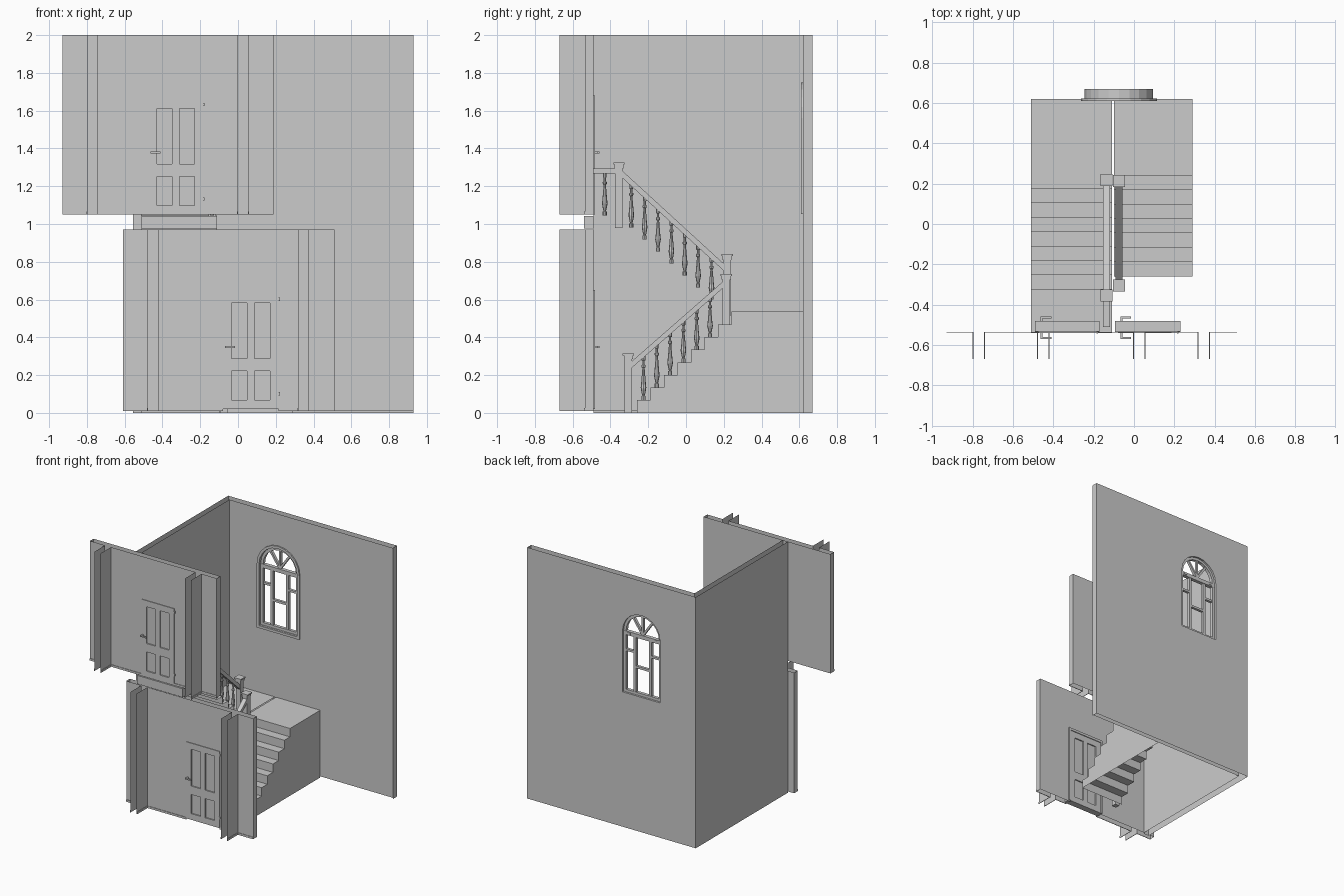
import bpy, bmesh, math

if "Cube" in bpy.data.objects:
    bpy.data.objects.remove(bpy.data.objects["Cube"])


def mesh(name, verts, faces):
    me = bpy.data.meshes.new(name)
    me.from_pydata(verts, [], faces)
    me.update()
    ob = bpy.data.objects.new(name, me)
    bpy.context.collection.objects.link(ob)
    return ob


def box(name, x0, x1, y0, y1, z0, z1):
    v = [(x, y, z) for x in (x0, x1) for y in (y0, y1) for z in (z0, z1)]
    return mesh(name, v, [(0, 1, 3, 2), (4, 6, 7, 5), (0, 4, 5, 1),
                          (2, 3, 7, 6), (0, 2, 6, 4), (1, 5, 7, 3)])


def sheet_y(name, y, x0, x1, z0, z1):
    return mesh(name, [(x0, y, z0), (x1, y, z0), (x1, y, z1), (x0, y, z1)], [(0, 1, 2, 3)])


def sheet_x(name, x, y0, y1, z0, z1):
    return mesh(name, [(x, y0, z0), (x, y1, z0), (x, y1, z1), (x, y0, z1)], [(0, 1, 2, 3)])


def sweep_x(name, prof, x0, x1, closed=False):
    """Sweep a (y, z) profile across x; closed profiles get end caps."""
    n = len(prof)
    v = [(x, y, z) for x in (x0, x1) for y, z in prof]
    f = [(i, (i + 1) % n, n + (i + 1) % n, n + i) for i in range(n if closed else n - 1)]
    if closed:
        f += [tuple(range(n))[::-1], tuple(range(n, 2 * n))]
    return mesh(name, v, f)


def lathe(name, x, y, z, h, prof, n=8):
    v = [(x + r * math.cos(2 * math.pi * k / n), y + r * math.sin(2 * math.pi * k / n), z + t * h)
         for t, r in prof for k in range(n)]
    f = [(i * n + k, i * n + (k + 1) % n, (i + 1) * n + (k + 1) % n, (i + 1) * n + k)
         for i in range(len(prof) - 1) for k in range(n)]
    return mesh(name, v, f)


# --- stairs: two thin stepped flights and a landing
N, RUN, LAND, TOP = 8, 0.0715, 0.536, 1.045
LX0, LX1, RX0, RX1 = -0.51, -0.11, -0.10, 0.29
low, up = [], []
for i in range(N):
    y = -0.26 + RUN * i
    low += [(y, LAND / N * i), (y, LAND / N * (i + 1))]
    y, r = 0.178 - RUN * i, (TOP - LAND) / N
    up += [(y, LAND + r * i), (y, LAND + r * (i + 1))]
sweep_x("lower_flight", low + [(0.62, LAND)], RX0, RX1)
sweep_x("upper_flight", [(0.62, LAND)] + up + [(-0.535, TOP)], LX0, LX1)
side = low + [(0.62, LAND), (0.62, 0)]
mesh("stair_side", [(RX1, y, z) for y, z in side], [tuple(range(len(side)))])
box("upper_landing_edge", LX0, LX1, -0.54, -0.49, 0.975, TOP - 0.002)


# --- newel posts with square caps
def newel(x, y, z0, z1):
    box("newel_post", x - .02, x + .02, y - .02, y + .02, z0, z1 - .03)
    box("newel_neck", x - .024, x + .024, y - .024, y + .024, z1 - .03, z1 - .01)
    box("newel_cap", x - .03, x + .03, y - .03, y + .03, z1 - .01, z1)


LOWX, UPX = -0.075, -0.137
newel(LOWX, -0.305, 0, 0.315)
newel(LOWX, 0.213, 0.455, 0.735)
newel(UPX, 0.218, LAND - .02, 0.84)
newel(UPX, -0.355, 0.98, 1.325)


# --- handrails
def rail(name, x, y0, z0, y1, z1, t):
    sweep_x(name, [(y0, z0 - t), (y1, z1 - t), (y1, z1), (y0, z0)], x - .017, x + .017, True)


rail("lower_handrail", LOWX, -.285, .275, .195, .695, .035)
rail("upper_handrail", UPX, .2, .79, -.335, 1.28, .038)
rail("landing_handrail", UPX, -.375, 1.293, -.51, 1.293, .025)

# --- turned balusters
PROF = [(0, .011), (.09, .011), (.1, .006), (.14, .009), (.28, .015), (.4, .012),
        (.72, .006), (.75, .011), (.79, .011), (.81, .006), (.89, .006), (.9, .010), (1, .010)]
for i in range(6):
    y = -0.225 + RUN * .985 * i
    z = LAND / N * (i + 1)
    lathe("lower_baluster", LOWX, y, z, .275 + (y + .285) * .875 - .025 - z, PROF)
for i in range(7):
    y = 0.135 - RUN * .99 * i
    z = LAND + (TOP - LAND) / N * (i + 1)
    lathe("upper_baluster", UPX, y, z, .79 + (.2 - y) * .916 - .028 - z, PROF)
lathe("landing_baluster", UPX, -.43, TOP, .225, PROF)

# --- left wall (open shell)
sheet_x("left_wall_inner", -.51, -.49, .62, 0.01, 2)
sheet_x("left_wall_outer", -.555, -.49, .67, 0, 2)
sheet_y("left_wall_end", -.49, -.555, -.51, 0, 2)

# --- back wall with arched opening
CX, ZB, ZS = -0.075, 1.07, 1.56


def arch(r, zb=ZB, n=10):
    """Outline (x, z) going from bottom left over the arch to bottom right."""
    return [(CX - r, zb)] + [(CX - r * math.cos(math.pi * k / n), ZS + r * math.sin(math.pi * k / n))
                             for k in range(n + 1)] + [(CX + r, zb)]


R = 0.17
for name, y, xl, z0 in (("back_wall_inner", .62, -.51, .01), ("back_wall_outer", .67, -.555, 0)):
    a = arch(R)
    left, right = a[:7], a[6:]
    pl = [(CX, z0), (CX, ZB)] + left + [(CX, 2), (xl, 2), (xl, z0)]
    pr = [(CX, z0), (CX, ZB)] + right[::-1] + [(CX, 2), (.93, 2), (.93, z0)]
    for p in (pl, pr):
        mesh(name, [(x, y, z) for x, z in p], [tuple(range(len(p)))])
sheet_x("back_wall_end", .93, .62, .67, 0, 2)


# --- window: reveal, casing, frame and glazing bars
def ring(name, ro, ri, y0, y1, dz=0.0):
    o, i = arch(ro, ZB - dz), arch(ri, ZB - dz + ro - ri)
    n = len(o)
    v = [(x, y, z) for loop in (o, i) for y in (y0, y1) for x, z in loop]
    f = []
    for k in range(n):
        j = (k + 1) % n
        for a, b in ((0, 1), (1, 3), (3, 2), (2, 0)):
            f.append((a * n + k, a * n + j, b * n + j, b * n + k))
    mesh(name, v, f)


ring("window_reveal", R, R - .004, .62, .67)
ring("window_casing", R + .018, R - .002, .61, .622, .018)
ring("window_frame", R, R - .025, .63, .655)
FY = (.632, .653)
for s in (-1, 1):
    m = CX + s * .068
    box("window_mullion", m - .011, m + .011, *FY, ZB, ZS + .0)
    a, b = sorted((m, CX + s * R))
    box("side_pane_bar", a, b, *FY, 1.40, 1.417)
    box("window_stay", CX + s * .12 - .015, CX + s * .12 + .015, .645, .66, ZS - .02, ZS - .005)
box("window_transom", CX - R, CX + R, .628, .657, ZS - .03, ZS)
box("centre_pane_bar", CX - .068, CX + .068, *FY, 1.285, 1.303)
for ang in (55, 90, 125):
    c, s = math.cos(math.radians(ang)), math.sin(math.radians(ang))
    w = .008
    q = [(CX + c * r - s * w * d, ZS + s * r + c * w * d) for r, d in ((0, -1), (.158, -1), (.158, 1), (0, 1))]
    mesh("fan_bar", [(x, y, z) for y in FY for x, z in q],
         [(0, 1, 2, 3), (7, 6, 5, 4)] + [(k, (k + 1) % 4, 4 + (k + 1) % 4, 4 + k) for k in range(4)])


# --- door with four panels, handles, hinges and inner casing
def door(x0, x1, z0, z1):
    box("door_panel", x0, x1, -.53, -.497, z0, z1)
    w, c, h = .045, (x0 + x1) / 2, z1 - z0
    for a, b in ((x0, x0 + w), (c - .02, c + .02), (x1 - w, x1)):
        box("door_stile", a, b, -.54, -.488, z0, z1)
    for a, b in ((0, .08), (.33, .44), (.92, 1)):
        box("door_rail", x0, x1, -.54, -.488, z0 + a * h, z0 + b * h)
    zh = z0 + h * .54
    for y, s in ((-.54, -1), (-.488, 1)):
        ya, yb = sorted((y, y + s * .028))
        box("handle_shank", x0 + .012, x0 + .022, ya, yb, zh - .005, zh + .005)
        ya, yb = sorted((y + s * .02, y + s * .03))
        box("door_handle", x0 + .012, x0 + .065, ya, yb, zh - .005, zh + .005)
    for t in (.12, .94):
        box("door_hinge", x1 - .002, x1 + .007, -.543, -.535, z0 + h * t, z0 + h * t + .018)
    for a, b in ((x0 - .015, x0), (x1, x1 + .015)):
        box("door_casing", a, b, -.535, -.482, z0, z1)
    box("door_casing_head", x0 - .015, x1 + .015, -.534, -.482, z1, z1 + .02)


# --- front walls, one per storey, with stub partition walls and skirting
def front_wall(x0, x1, z0, z1, gaps, d):
    spans = [(x0, gaps[0][0]), (gaps[0][1], gaps[1][0]), (gaps[1][1], x1)]
    dx0, dx1, dz0, dz1 = d
    for y, parts in ((-.535, spans), (-.49, [(x0, x1)])):
        for a, b in parts:
            if a < dx0 < b:
                sheet_y("front_wall", y, a, dx0, z0, z1)
                sheet_y("front_wall", y, max(dx1, a), b, z0, z1)
                sheet_y("front_wall_over_door", y, dx0, dx1, dz1, z1)
            else:
                sheet_y("front_wall", y, a, b, z0, z1)
    for a, b in spans:
        for p, q in ([(a, dx0), (dx1, b)] if a < dx0 < b else [(a, b)]):
            box("skirting", p, q, -.539, -.535, z0, z0 + .016)
    for a, b in gaps:
        for x, s in ((a, -.004), (b, .004)):
            sheet_x("partition_wall", x, -.67, -.535, z0, z1)
            box("partition_skirting", min(x, x + s), max(x, x + s), -.67, -.535, z0, z0 + .016)
    for x in (x0, x1):
        sheet_x("front_wall_end", x, -.535, -.49, z0, z1)
    door(*d)


front_wall(-.61, .51, .01, .97, [(-.477, -.424), (.32, .373)], (-.08, .215, .02, .63))
front_wall(-.93, .187, 1.05, 2, [(-.797, -.744), (0, .053)], (-.475, -.185, 1.05, 1.66))
